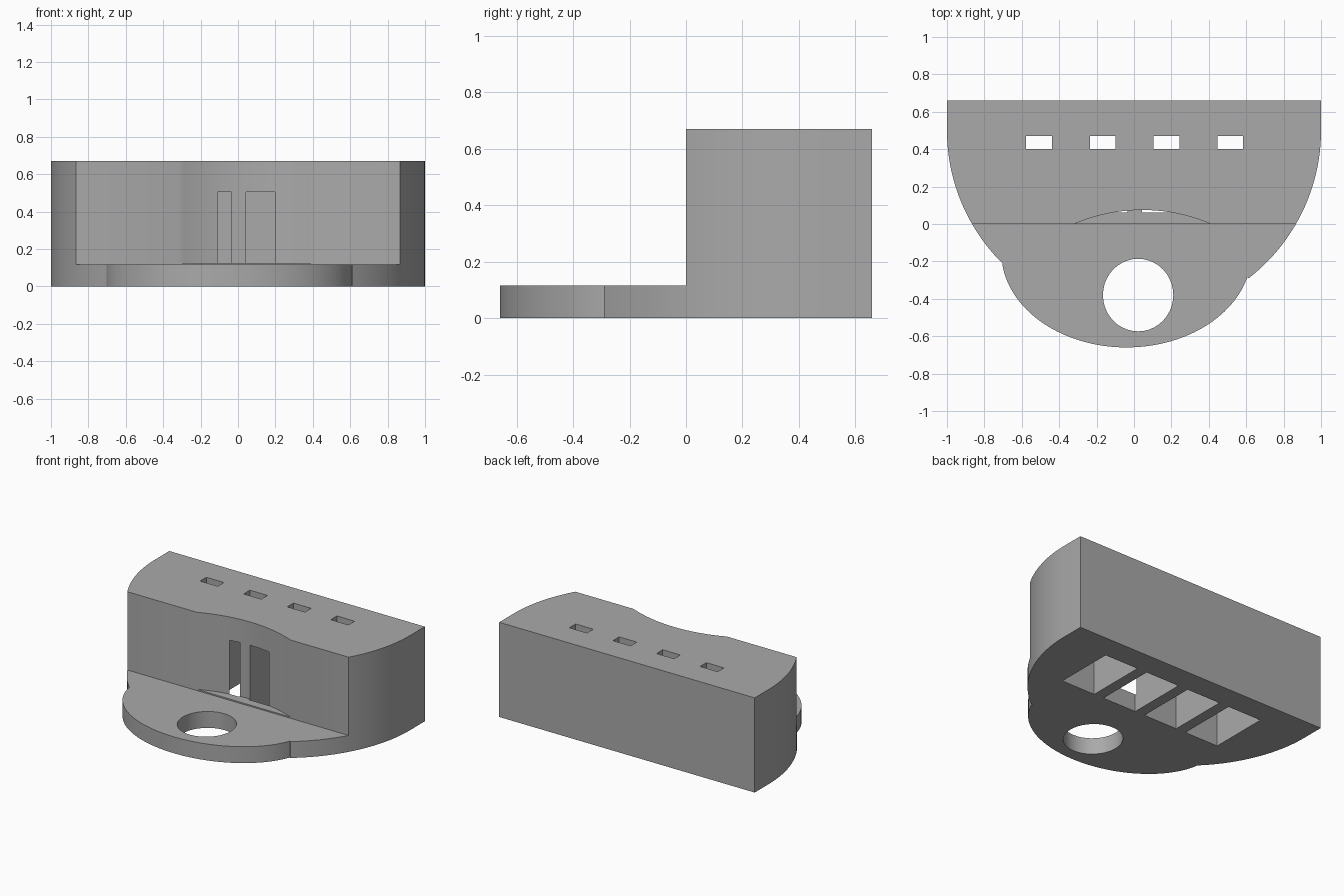
import bpy
import bmesh
from math import sin, cos, pi, sqrt, asin, acos

cube = bpy.data.objects.get("Cube")
if cube:
    bpy.data.objects.remove(cube, do_unlink=True)

grey = bpy.data.materials.new("plain grey")
grey.use_nodes = True
grey.diffuse_color = (0.4, 0.4, 0.4, 1)
grey.node_tree.nodes["Principled BSDF"].inputs["Base Color"].default_value = (0.4, 0.4, 0.4, 1)


def prism(name, outline, z0, z1):
    """Extrude a flat outline (x, y) from z0 up to z1."""
    bm = bmesh.new()
    face = bm.faces.new([bm.verts.new((x, y, z0)) for x, y in outline])
    top = bmesh.ops.extrude_face_region(bm, geom=[face])["geom"]
    bmesh.ops.translate(bm, vec=(0, 0, z1 - z0),
                        verts=[v for v in top if isinstance(v, bmesh.types.BMVert)])
    bmesh.ops.recalc_face_normals(bm, faces=bm.faces)
    mesh = bpy.data.meshes.new(name)
    bm.to_mesh(mesh)
    bm.free()
    mesh.materials.append(grey)
    obj = bpy.data.objects.new(name, mesh)
    bpy.context.collection.objects.link(obj)
    return obj


def rect(x0, x1, y0, y1):
    return [(x0, y0), (x1, y0), (x1, y1), (x0, y1)]


def arc(cx, cy, rx, ry, a0, a1, n):
    return [(cx + rx * cos(a0 + (a1 - a0) * i / n), cy + ry * sin(a0 + (a1 - a0) * i / n))
            for i in range(n + 1)]


# Footprint: straight back, round flanks, then a wide lobe at the front
BACK, HEIGHT, PLATE = 0.66, 0.67, 0.116
right_end, left_end = -asin(0.79), -asin(0.71)
lobe = arc(-0.04, -0.15, 0.67, 0.51, -0.27, -pi + 0.17, 40)
outline = [(-1, BACK), (1, BACK)]
outline += arc(0, 0.5, 1, 1, 0, right_end, 24)
outline += lobe
outline += arc(0, 0.5, 1, 1, -pi - left_end, -pi, 22)
stand = prism("holder_body", outline, 0, HEIGHT)

# Step that leaves the thin front plate
cutters = [prism("front_step_cutter", rect(-1.2, 1.2, -1, 0), PLATE, 1)]

# Shallow concave scoop in the front wall
half, depth, mid = 0.365, 0.075, 0.045
radius = (half ** 2 + depth ** 2) / (2 * depth)
spread = asin(half / radius)
scoop = arc(mid, depth - radius, radius, radius, pi / 2 + spread, pi / 2 - spread, 20)
scoop += [(mid + half, -0.1), (mid - half, -0.1)]
cutters.append(prism("scoop_cutter", scoop, PLATE + 0.009, 1))

# Four pockets open below, each with a small slot through the top
for i in range(4):
    x = -0.508 + 0.341 * i
    cutters.append(prism("pocket_cutter", rect(x - 0.132, x + 0.132, 0.062, 0.49), -0.1, 0.505))
    cutters.append(prism("slot_cutter", rect(x - 0.069, x + 0.069, 0.40, 0.47), 0.4, 1))

# Round hole through the plate
cutters.append(prism("hole_cutter", arc(0.022, -0.38, 0.188, 0.194, 0, 2 * pi, 40)[:-1], -0.1, 0.3))

# Cut everything and drop the cutters
bpy.context.view_layer.objects.active = stand
for cutter in cutters:
    cutter.hide_render = True
    mod = stand.modifiers.new("cut", "BOOLEAN")
    mod.operation = "DIFFERENCE"
    mod.solver = "EXACT"
    mod.object = cutter
    bpy.ops.object.modifier_apply(modifier=mod.name)
    bpy.data.objects.remove(cutter, do_unlink=True)

# Smooth the curved walls, keep the edges sharp
bpy.ops.object.select_all(action="DESELECT")
stand.select_set(True)
bpy.ops.object.shade_smooth_by_angle(angle=0.5)
